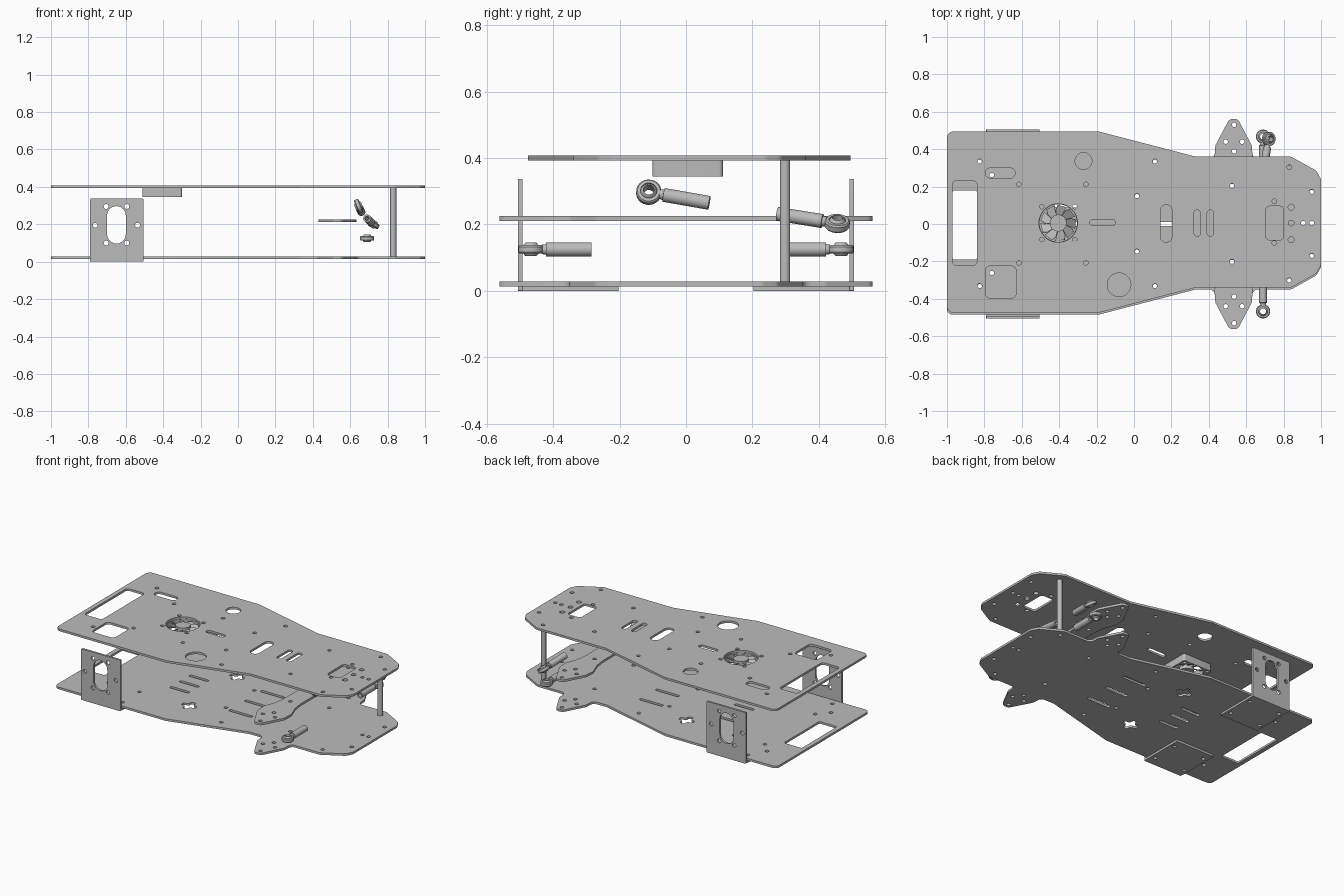
import bpy, bmesh
from math import cos, sin, pi, radians
from mathutils import Vector, Matrix

cube = bpy.data.objects.get("Cube")
if cube:
    bpy.data.objects.remove(cube, do_unlink=True)

metal = bpy.data.materials.new("plain_grey")
metal.use_nodes = True
GREY = (0.5, 0.5, 0.5, 1)
metal.diffuse_color = GREY
metal.node_tree.nodes["Principled BSDF"].inputs["Base Color"].default_value = GREY


# ---------- 2D loops ----------
def rounded(points, r, steps=6):
    """Polygon with every corner replaced by an arc."""
    pts = [Vector(p) for p in points]
    out = []
    for i, p in enumerate(pts):
        a, b = pts[i - 1] - p, pts[(i + 1) % len(pts)] - p
        w = sin(a.angle(b) / 2)
        cut = min(r * w and r / max(1e-4, w) * cos(a.angle(b) / 2),
                  a.length * 0.499, b.length * 0.499)
        s, e = p + a.normalized() * cut, p + b.normalized() * cut
        for k in range(steps + 1):
            t = k / steps
            c0, c1, c2 = (1 - t) ** 2, 2 * w * t * (1 - t), t * t
            out.append((s * c0 + p * c1 + e * c2) / (c0 + c1 + c2))
    return out


def rect(x0, x1, y0, y1, r):
    return rounded([(x0, y0), (x1, y0), (x1, y1), (x0, y1)], r)


def slot(cx, cy, lx, ly):
    return rect(cx - lx / 2, cx + lx / 2, cy - ly / 2, cy + ly / 2, min(lx, ly) / 2)


def circle(x, y, r, n=20):
    return [(x + r * cos(2 * pi * i / n), y + r * sin(2 * pi * i / n)) for i in range(n)]


def pairs(points, r=0.012, y_mid=0.0):
    """Holes mirrored across the long axis."""
    return [circle(x, y_mid + s * y, r) for x, y in points for s in (1, -1)]


def mirrored(half, y_mid=0.0):
    return [(x, y_mid + y) for x, y in half] + [(x, y_mid - y) for x, y in reversed(half)]


# ---------- objects ----------
def smooth(obj, angle=35):
    bpy.ops.object.select_all(action='DESELECT')
    obj.select_set(True)
    bpy.context.view_layer.objects.active = obj
    bpy.ops.object.shade_smooth_by_angle(angle=radians(angle))


def sheet(name, loops, z0, z1, matrix=Matrix()):
    """Flat plate: the first loop is the outline, the others are holes."""
    curve = bpy.data.curves.new(name, 'CURVE')
    curve.dimensions, curve.fill_mode = '2D', 'BOTH'
    curve.extrude = (z1 - z0) / 2
    for loop in loops:
        sp = curve.splines.new('POLY')
        sp.points.add(len(loop) - 1)
        for p, co in zip(sp.points, loop):
            p.co = (co[0], co[1], 0, 1)
        sp.use_cyclic_u = True
    curve.materials.append(metal)
    obj = bpy.data.objects.new(name, curve)
    bpy.context.collection.objects.link(obj)
    obj.matrix_world = matrix @ Matrix.Translation((0, 0, (z0 + z1) / 2))
    bpy.ops.object.select_all(action='DESELECT')
    obj.select_set(True)
    bpy.context.view_layer.objects.active = obj
    bpy.ops.object.convert(target='MESH')
    return bpy.context.object


def lathe(bm, profile, turn=Matrix(), n=24):
    """Closed (radius, height) profile turned about local z."""
    rings = [[bm.verts.new(turn @ Vector((r * cos(2 * pi * i / n), r * sin(2 * pi * i / n), h)))
              for r, h in profile] for i in range(n)]
    m = len(profile)
    for i in range(n):
        a, b = rings[i], rings[(i + 1) % n]
        for j in range(m):
            k = (j + 1) % m
            bm.faces.new((a[j], b[j], b[k], a[k]))


def rod_end(name, eye, tail, axis):
    """Ball-joint rod: ring and ball at the eye, hollow shank to the tail."""
    bm = bmesh.new()
    lathe(bm, [(0.025, -0.013), (0.034, -0.013), (0.038, -0.008),
               (0.038, 0.008), (0.034, 0.013), (0.025, 0.013)])
    ball = [(0.026 * cos(t), 0.026 * sin(t)) for t in [radians(-52 + 13 * i) for i in range(9)]]
    lathe(bm, ball)
    length = (Vector(tail) - Vector(eye)).length
    along_y = Matrix.Rotation(-pi / 2, 4, 'X')
    lathe(bm, [(0.004, 0.034), (0.014, 0.034), (0.016, 0.045), (0.021, 0.046),
               (0.021, length), (0.012, length), (0.012, 0.08), (0.004, 0.08)], along_y)
    bmesh.ops.recalc_face_normals(bm, faces=bm.faces)
    mesh = bpy.data.meshes.new(name)
    bm.to_mesh(mesh)
    bm.free()
    mesh.materials.append(metal)
    obj = bpy.data.objects.new(name, mesh)
    bpy.context.collection.objects.link(obj)
    y = (Vector(tail) - Vector(eye)).normalized()
    x = y.cross(Vector(axis)).normalized()
    obj.matrix_world = Matrix.Translation(eye) @ Matrix((x, y, x.cross(y))).transposed().to_4x4()
    smooth(obj)


# ---------- shared layouts ----------
REAR = [(-1, 0.485), (-0.19, 0.485), (0.33, 0.35)]
NOSE = [(0.84, 0.35), (0.975, 0.275), (1, 0.23)]
WING = [(0.43, 0.35), (0.435, 0.42), (0.51, 0.562), (0.555, 0.562), (0.63, 0.42), (0.635, 0.35)]
COMMON = [(-0.825, 0.333), (0.016, 0.148), (0.112, 0.333), (0.524, 0.203),
          (0.83, 0.302), (0.95, 0.171)]
WING_HOLES = [(0.535, 0.53), (0.49, 0.44), (0.578, 0.44), (0.535, 0.388)]
FOOT_HOLES = [(-0.76, 0.262), (-0.535, 0.262), (-0.76, 0.44), (-0.535, 0.44)]
FAN_X, FAN_Y, Y_TOP = -0.405, 0.005, 0.01
fan_bolts = [circle(FAN_X + sx * 0.088, FAN_Y + sy * 0.088, 0.012)
             for sx in (1, -1) for sy in (1, -1)]

# Upper deck
sheet("upper_deck", [
    rounded(mirrored(REAR + NOSE, Y_TOP), 0.035),
    rect(-0.97, -0.84, -0.22, 0.23, 0.02),
    slot(-0.715, 0.272, 0.16, 0.055),
    rect(-0.795, -0.63, -0.395, -0.225, 0.025),
    circle(-0.27, 0.337, 0.045, 32), circle(-0.08, -0.325, 0.063, 32),
    circle(FAN_X, FAN_Y, 0.103, 40),
    slot(-0.168, 0.008, 0.135, 0.034),
    slot(0.172, 0.003, 0.062, 0.2),
    slot(0.338, 0.005, 0.034, 0.14), slot(0.408, 0.005, 0.034, 0.14),
    rect(0.705, 0.80, -0.085, 0.095, 0.02),
    circle(0.84, 0.005, 0.015), circle(0.905, 0.005, 0.012), circle(0.95, 0.005, 0.012),
] + fan_bolts + pairs([(0.84, 0.087)], 0.016, 0.003) + pairs([(0.75, 0.112)], 0.012, 0.01)
  + pairs(COMMON + [(-0.615, 0.21), (-0.257, 0.21)], 0.012, 0.002), 0.393, 0.407)

# Lower deck with side wings, crosses and slots
def cross(cx, cy, a=0.05, b=0.017):
    arm = [(a, -b), (a, b), (b, b), (b, a), (-b, a), (-b, b),
           (-a, b), (-a, -b), (-b, -b), (-b, -a), (b, -a), (b, -b)]
    return rounded([(cx + x, cy + y) for x, y in arm], 0.012, 3)

sheet("lower_deck", [
    rounded(mirrored(REAR + WING + NOSE), 0.03),
    rect(-0.97, -0.84, -0.19, 0.18, 0.01),
    cross(-0.18, 0.25), cross(-0.18, -0.25),
    circle(0.905, 0.005, 0.012), circle(0.95, 0.005, 0.012),
] + [slot(0.136, y, 0.17, 0.022) for y in (-0.165, 0, 0.165)]
  + [slot(-0.355, y, 0.14, 0.022) for y in (-0.1, 0, 0.1)]
  + pairs(COMMON + WING_HOLES + FOOT_HOLES, 0.012), 0.014, 0.028)

# Suspension cross plate between the decks
sheet("cross_plate", [
    rounded(mirrored([(0.47, 0.2), (0.46, 0.27)] + WING + [(0.605, 0.27), (0.595, 0.2)]), 0.03),
] + pairs(WING_HOLES + [(0.524, 0.203)], 0.012), 0.211, 0.226)

# Motor brackets: upright plate and foot on each side
for side, s in (("left", 1), ("right", -1)):
    holes = [circle(x, z, 0.013) for x, z in
             [(-0.705, 0.295), (-0.595, 0.295), (-0.705, 0.1), (-0.595, 0.1),
              (-0.763, 0.195), (-0.537, 0.195)]]
    upright = Matrix.Translation((0, s * 0.499, 0)) @ Matrix.Rotation(pi / 2, 4, 'X')
    sheet("motor_plate_" + side, [rect(-0.79, -0.505, 0, 0.337, 0.004),
          slot(-0.65, 0.197, 0.1, 0.2)] + holes, -0.0065, 0.0065, upright)
    y0, y1 = sorted((s * 0.203, s * 0.493))
    sheet("motor_foot_" + side, [rect(-0.79, -0.505, y0, y1, 0.004)]
          + [circle(x, s * y, 0.012) for x, y in FOOT_HOLES], 0, 0.014)

# Cooling fan: frame, hub and swept blades
sheet("fan_frame", [rect(FAN_X - 0.106, FAN_X + 0.106, FAN_Y - 0.106, FAN_Y + 0.106, 0.012),
      circle(FAN_X, FAN_Y, 0.1, 40)] + fan_bolts, 0.345, 0.393)
sheet("fan_hub", [circle(FAN_X, FAN_Y, 0.045, 32)], 0.35, 0.402)
for i in range(9):
    place = (Matrix.Translation((FAN_X, FAN_Y, 0.378)) @ Matrix.Rotation(2 * pi * i / 9, 4, 'Z')
             @ Matrix.Rotation(radians(28), 4, 'X'))
    sheet("fan_blade", [[(0.035, -0.02), (0.07, -0.022), (0.09, -0.036),
                         (0.095, 0.02), (0.07, 0.03), (0.035, 0.02)]], -0.002, 0.002, place)

# Hexagonal standoff between the decks
sheet("standoff", [circle(0.83, 0.298, 0.018, 6)], 0.028, 0.393)

# Ball-joint rods
rod_end("steering_rod_right", (0.69, -0.467, 0.125), (0.69, -0.285, 0.125), (0, 0, 1))
rod_end("steering_rod_left", (0.69, 0.467, 0.125), (0.69, 0.285, 0.125), (0, 0, 1))
rod_end("upper_rod_left", (0.72, 0.455, 0.203), (0.69, 0.275, 0.232), (0.5, 0, 0.85))
rod_end("centre_rod", (0.645, -0.112, 0.297), (0.66, 0.07, 0.265), (0.92, 0, 0.38))
